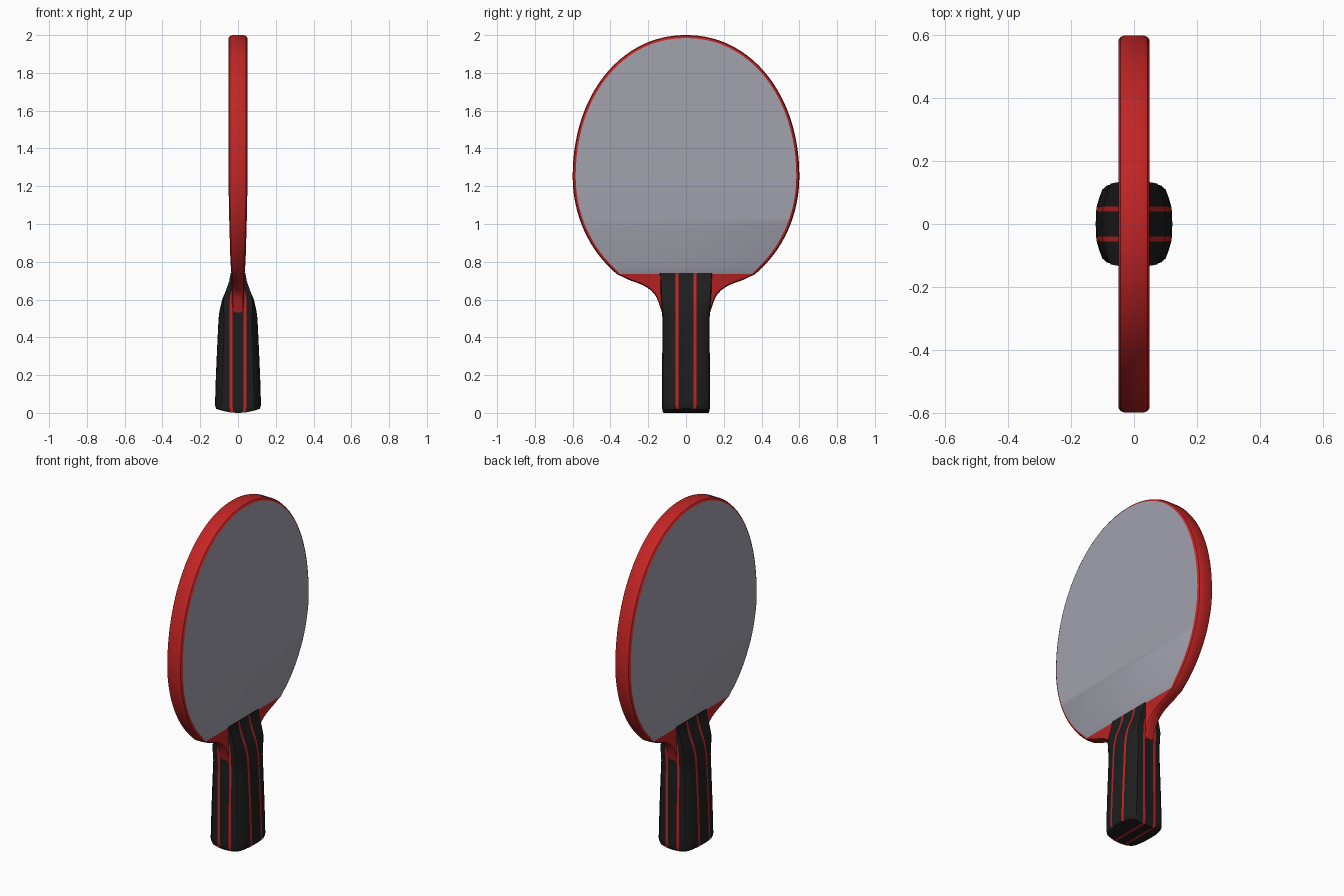
import bpy, bmesh, math
from mathutils import Vector

if "Cube" in bpy.data.objects:
    bpy.data.objects.remove(bpy.data.objects["Cube"])


def material(name, rgb):
    m = bpy.data.materials.new(name)
    m.diffuse_color = (*rgb, 1)
    m.use_nodes = True
    m.node_tree.nodes["Principled BSDF"].inputs["Base Color"].default_value = m.diffuse_color
    return m


RED = material("red", (0.55, 0.018, 0.018))
GREY = material("rubber_grey", (0.36, 0.36, 0.42))
BLACK = material("black", (0.013, 0.013, 0.013))


def lerp_table(table, z):
    """Piecewise linear lookup in (z, value) pairs."""
    if z <= table[0][0]:
        return table[0][1]
    for (z0, v0), (z1, v1) in zip(table, table[1:]):
        if z <= z1:
            return v0 + (v1 - v0) * (z - z0) / (z1 - z0)
    return table[-1][1]


def finish(bm, name, mats, angle):
    bmesh.ops.recalc_face_normals(bm, faces=bm.faces)
    me = bpy.data.meshes.new(name)
    for f in bm.faces:
        f.smooth = True
    bm.to_mesh(me)
    bm.free()
    for m in mats:
        me.materials.append(m)
    me.set_sharp_from_angle(angle=math.radians(angle))
    ob = bpy.data.objects.new(name, me)
    bpy.context.collection.objects.link(ob)
    return ob


# ---- Blade: outline from two half ellipses and a flared neck ----
CUT = 0.735          # straight lower edge of the rubber
half = []
for i in range(33):
    a = math.pi / 2 * i / 32
    half.append((0.6 * math.sin(a) ** 0.96, 1.25 + 0.75 * max(math.cos(a), 0) ** 0.96))
end = math.asin((1.25 - CUT) / 0.65)
for i in range(1, 17):
    a = end * i / 16
    half.append((0.6 * math.cos(a), 1.25 - 0.65 * math.sin(a)))
cut_row = len(half) - 1
half += [(0.33, 0.717), (0.30, 0.703), (0.26, 0.689), (0.23, 0.677), (0.205, 0.663),
         (0.185, 0.648), (0.168, 0.63), (0.157, 0.613), (0.145, 0.585),
         (0.13, 0.54), (0.11, 0.48)]
n = len(half)
thick = [(0.6, 0.032), (0.735, 0.035), (0.8, 0.04), (1.0, 0.046), (1.2, 0.05)]


def inset_point(i, d):
    if i == 0:
        return 0.0, half[0][1] - d
    if i == cut_row:
        return half[i][0] - d, half[i][1]
    a, b = half[i - 1], half[min(i + 1, n - 1)]
    t = (Vector(b) - Vector(a)).normalized()
    return half[i][0] + t.y * d, half[i][1] - t.x * d


bm = bmesh.new()
profile = [(1, 0.016), (0.86, 0.005), (0.6, 0), (-0.6, 0), (-0.86, 0.005), (-1, 0.016)]
rings = []
for f, d in profile:
    pts = [inset_point(i, d) for i in range(n)]
    loop = pts + [(-y, z) for y, z in reversed(pts[1:])]
    rings.append([bm.verts.new((f * lerp_table(thick, z), y, z)) for y, z in loop])
m = len(rings[0])
for r0, r1 in zip(rings, rings[1:]):
    for i in range(m):
        j = (i + 1) % m
        bm.faces.new((r0[i], r0[j], r1[j], r1[i]))
# faces of the blade: grey rubber above the cut, red wood below
for ring in (rings[0], rings[-1]):
    for i in range(n - 1):
        vs = [ring[i], ring[i + 1], ring[m - 1 - i]]
        if i:
            vs.append(ring[m - i])
        face = bm.faces.new(vs)
        face.material_index = 1 if i < cut_row else 0
finish(bm, "blade", [RED, GREY], 30)

# ---- Handle: lofted rounded section with red ply stripes ----
depth = [(0, 0.123), (0.2, 0.117), (0.4, 0.108), (0.5, 0.103), (0.54, 0.098), (0.6, 0.084),
         (0.65, 0.063), (0.7, 0.046), (0.74, 0.039)]
width = [(0, 0.127), (0.5, 0.125), (0.6, 0.132), (0.74, 0.14)]


def section(z, s=1.0):
    """One quarter of the section mirrored into a full loop of (x, y)."""
    hx, w = lerp_table(depth, z), lerp_table(width, z)
    sq = min(max((z - 0.5) / 0.15, 0), 1)      # squarer towards the blade
    q = []
    for mx, y in [(1, 0), (0.99, 0.04), (0.975, 0.055), (0.91, 0.65 * w),
                  (0.83, 0.86 * w), (0.7, 0.97 * w)]:
        q.append((hx * (mx + (1 - mx) * sq), y))
    q += [(min(0.044, hx * 0.55), w), (min(0.028, hx * 0.35), w), (0, w)]
    loop = q + [(-x, y) for x, y in reversed(q[:-1])]
    loop += [(x, -y) for x, y in reversed(loop[1:-1])]
    return [(x * s, y * s) for x, y in loop], hx


bm = bmesh.new()
rows = []
levels = [(0.0, 0.94), (0.012, 0.985), (0.035, 1)]
levels += [(z, 1) for z in (0.1, 0.2, 0.3, 0.4, 0.46, 0.5, 0.52, 0.54, 0.57, 0.6,
                            0.625, 0.65, 0.675, 0.7, 0.74)]
for z, s in levels:
    pts, hx = section(z, s)
    # the butt end bulges down in the middle
    rows.append([bm.verts.new((x, y, z + (0.025 * (x / hx) ** 2 if z < 0.03 else
                                          0.012 * (x / hx) ** 2 if z < 0.05 else 0)))
                 for x, y in pts])
k = len(rows[0])
quarter = 8


def is_stripe(i):
    i %= 2 * quarter
    i = min(i, 2 * quarter - 1 - i)             # fold to one quarter
    return i in (1, 6)


for r, (r0, r1) in enumerate(zip(rows, rows[1:])):
    for i in range(k):
        j = (i + 1) % k
        face = bm.faces.new((r0[i], r0[j], r1[j], r1[i]))
        face.material_index = 1 if is_stripe(i) else 0
# end caps as strips across y, with the plies showing on the butt
for ring, plies in ((rows[0], True), (rows[-1], False)):
    for i in range(k // 2):
        a, b = ring[i], ring[i + 1]
        c, d = ring[(k - i - 1) % k], ring[(k - i) % k]
        vs = list(dict.fromkeys((a, b, c, d)))
        if len(vs) < 3:
            continue
        face = bm.faces.new(vs)
        face.material_index = 1 if plies and min(i, 15 - i) == 6 else 0
finish(bm, "handle", [BLACK, RED], 35)
